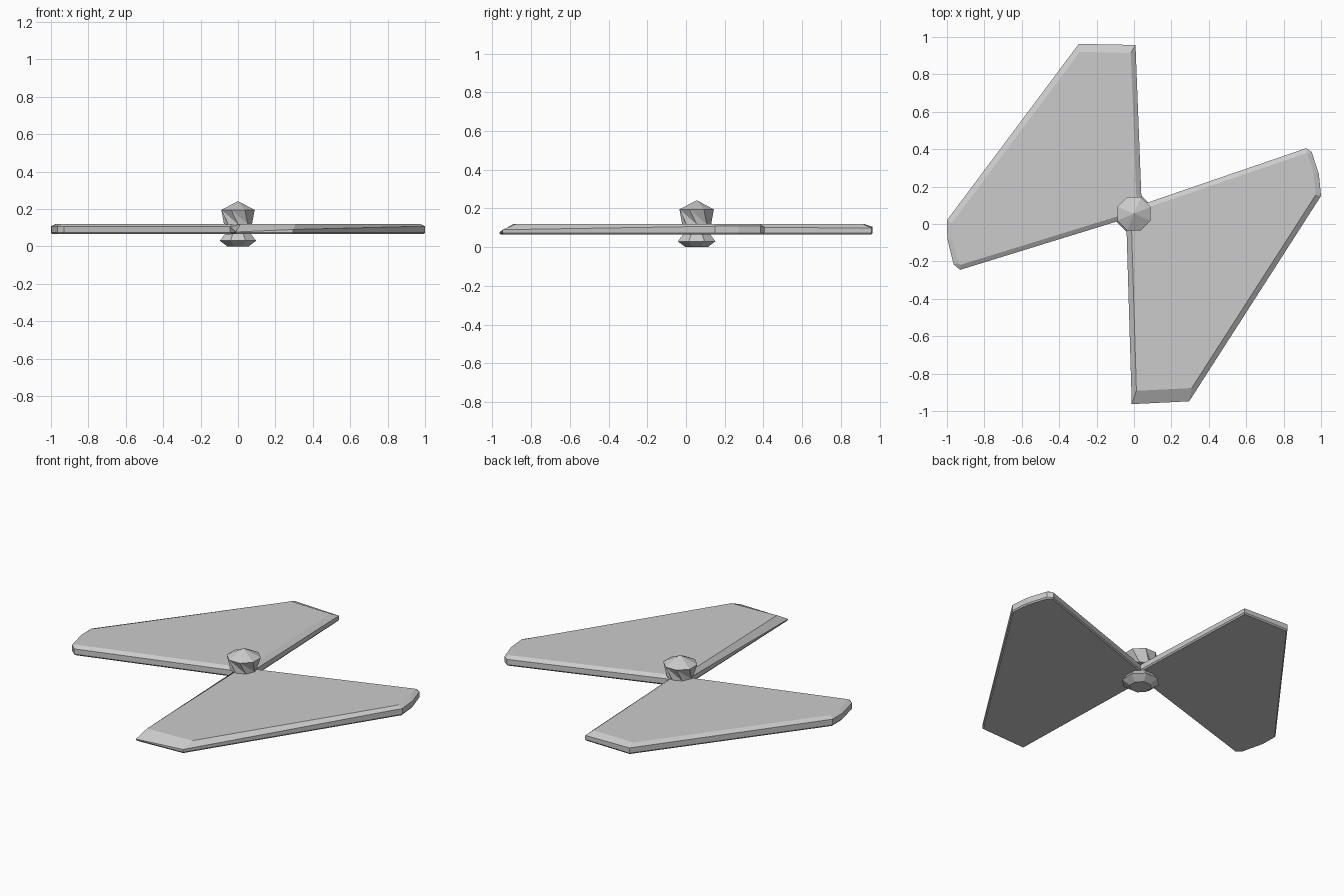
import bpy, bmesh
from math import sin, cos, pi
from mathutils import Vector
from mathutils.geometry import intersect_line_line_2d, intersect_line_line

if "Cube" in bpy.data.objects:
    bpy.data.objects.remove(bpy.data.objects["Cube"])


def finish(bm, name):
    bmesh.ops.recalc_face_normals(bm, faces=bm.faces)
    me = bpy.data.meshes.new(name)
    bm.to_mesh(me)
    bm.free()
    ob = bpy.data.objects.new(name, me)
    bpy.context.collection.objects.link(ob)
    return ob


def bridge(bm, rings):
    for a, b in zip(rings, rings[1:]):
        n = len(a)
        for i in range(n):
            j = (i + 1) % n
            bm.faces.new((a[i], a[j], b[j], b[i]))


def inset(pts, widths):
    """Offset each edge of a counter-clockwise convex outline inwards."""
    lines = []
    n = len(pts)
    for i in range(n):
        a, b = Vector((*pts[i][:2], 0)), Vector((*pts[(i + 1) % n][:2], 0))
        d = (b - a).normalized()
        off = Vector((-d.y, d.x, 0)) * widths[i]
        lines.append((a + off, b + off))
    return [intersect_line_line(*lines[i - 1], *lines[i])[0] for i in range(n)]


def blade(name, pts):
    """pts: x, y, rim height, bevel width of the edge to the next point."""
    bm = bmesh.new()
    under = inset(pts, [0.006] * len(pts))
    top = inset(pts, [p[3] for p in pts])
    rings = [
        [bm.verts.new((p.x, p.y, 0.065)) for p in under],
        [bm.verts.new((p[0], p[1], 0.073)) for p in pts],
        [bm.verts.new((p[0], p[1], p[2])) for p in pts],
        [bm.verts.new((p.x, p.y, 0.12)) for p in top],
    ]
    bridge(bm, rings)
    bm.faces.new(rings[0])
    bm.faces.new(rings[-1])
    return finish(bm, name)


def lathe(name, profile, apex=None, sides=8, cy=0.055):
    """profile: radius, height, twist in half steps."""
    bm = bmesh.new()
    rings = []
    for r, z, t in profile:
        rings.append([bm.verts.new((r * cos((2 * i + 1 + t) * pi / sides),
                                    cy + r * sin((2 * i + 1 + t) * pi / sides), z))
                      for i in range(sides)])
    for (a, b), (p, q) in zip(zip(rings, rings[1:]), zip(profile, profile[1:])):
        if p[2] == q[2]:
            bridge(bm, [a, b])
        else:
            # twisted rings join with alternating triangles
            for i in range(sides):
                j = (i + 1) % sides
                bm.faces.new((a[i], a[j], b[i]))
                bm.faces.new((a[j], b[j], b[i]))
    bm.faces.new(rings[0])
    if apex is None:
        bm.faces.new(rings[-1])
    else:
        tip = bm.verts.new((0, cy, apex))
        for i in range(sides):
            bm.faces.new((rings[-1][i], rings[-1][(i + 1) % sides], tip))
    return finish(bm, name)


# Two blades, converging at the hub
blade("left_blade", [
    (0.043, 0.055, 0.105, 0.027), (0.008, 0.957, 0.098, 0.043),
    (-0.295, 0.963, 0.105, 0.03), (-1.0, 0.02, 0.108, 0.025),
    (-0.998, -0.08, 0.108, 0.025), (-0.965, -0.215, 0.108, 0.02),
    (-0.93, -0.245, 0.105, 0.025)])
blade("right_blade", [
    (-0.043, 0.075, 0.105, 0.027), (-0.012, -0.963, 0.077, 0.07),
    (0.295, -0.948, 0.09, 0.027), (1.0, 0.15, 0.108, 0.027),
    (0.988, 0.27, 0.108, 0.025), (0.95, 0.385, 0.108, 0.02),
    (0.92, 0.405, 0.105, 0.025)])

# Hub: faceted cap, narrow neck and rounded foot
lathe("hub_cap", [(0.075, 0.118, 1), (0.096, 0.195, 0)], apex=0.242)
lathe("hub_neck", [(0.04, 0.05, 0), (0.04, 0.13, 0)])
lathe("hub_foot", [(0.062, 0.0, 0), (0.105, 0.03, 0), (0.075, 0.066, 0)])
